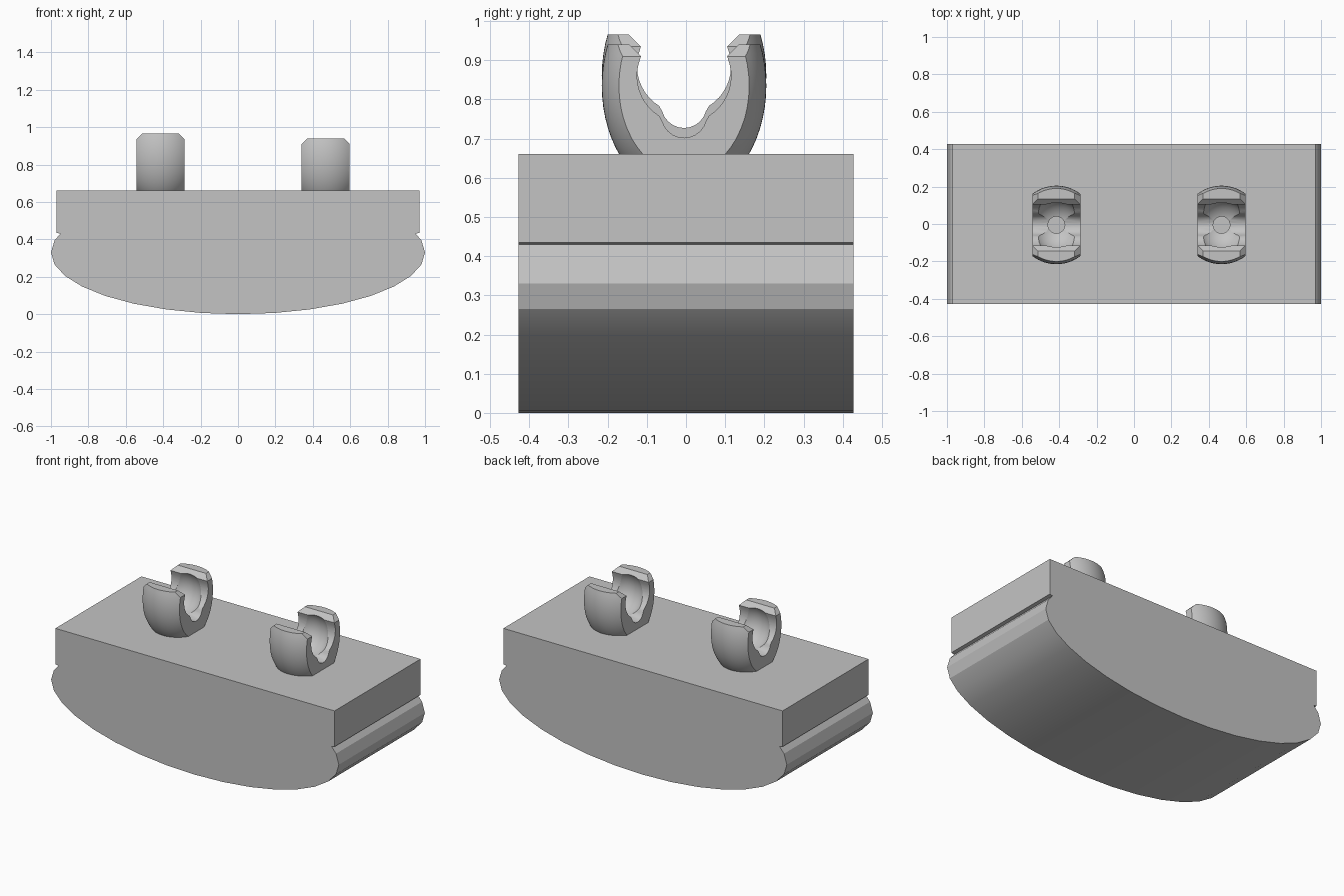
import bpy, bmesh
from math import sin, cos, pi, radians
from mathutils import Matrix, Vector

cube = bpy.data.objects.get("Cube")
if cube:
    bpy.data.objects.remove(cube, do_unlink=True)

grey = bpy.data.materials.new("light_grey")
grey.use_nodes = True
color = (0.55, 0.55, 0.55, 1)
grey.diffuse_color = color
grey.node_tree.nodes["Principled BSDF"].inputs["Base Color"].default_value = color


def add_object(name, bm):
    bmesh.ops.recalc_face_normals(bm, faces=bm.faces)
    mesh = bpy.data.meshes.new(name)
    bm.to_mesh(mesh)
    bm.free()
    mesh.materials.append(grey)
    obj = bpy.data.objects.new(name, mesh)
    bpy.context.collection.objects.link(obj)
    return obj


def prism(name, profile, axis, half, offset=(0, 0, 0)):
    """Extrude a (horizontal, z) profile both ways along x or y."""
    def place(h, z, d):
        return Vector((d, h, z) if axis == "x" else (h, d, z)) + Vector(offset)
    bm = bmesh.new()
    face = bm.faces.new([bm.verts.new(place(h, z, -half)) for h, z in profile])
    moved = bmesh.ops.extrude_face_region(bm, geom=[face])["geom"]
    shift = place(0, 0, half) - place(0, 0, -half)
    bmesh.ops.translate(bm, vec=shift, verts=[v for v in moved if isinstance(v, bmesh.types.BMVert)])
    return add_object(name, bm)


def ellipsoid(name, center, radii, segments=48):
    bm = bmesh.new()
    matrix = Matrix.Translation(center) @ Matrix.Diagonal((*radii, 1))
    bmesh.ops.create_uvsphere(bm, u_segments=segments, v_segments=segments // 2, radius=1, matrix=matrix)
    return add_object(name, bm)


def cut(obj, cutter, operation):
    mod = obj.modifiers.new("cut", "BOOLEAN")
    mod.operation, mod.solver, mod.object = operation, "EXACT", cutter
    bpy.context.view_layer.objects.active = obj
    bpy.ops.object.modifier_apply(modifier=mod.name)
    bpy.data.objects.remove(cutter, do_unlink=True)


def smooth(obj, angle):
    bpy.ops.object.select_all(action="DESELECT")
    obj.select_set(True)
    bpy.context.view_layer.objects.active = obj
    bpy.ops.object.shade_smooth_by_angle(angle=radians(angle))


def mirrored(half):
    """Close a right-hand outline with its mirror image."""
    return half + [(-h, z) for h, z in reversed(half)]


# Body: block on top of a rounded elliptical base, with a small step between
step = pi / 16
bulge = [(sin(i * step), 0.33 - 0.33 * cos(i * step)) for i in range(1, 10)]
outline = bulge + [(0.95, 0.43), (0.97, 0.435), (0.97, 0.66)]
body = prism("body", [(0, 0)] + mirrored(outline), "y", 0.427)
smooth(body, 20)

# Slot through a clip: small notch, round bore, then a flared mouth
notch = [(0.058 * sin(a * pi / 12), 0.785 - 0.058 * cos(a * pi / 12)) for a in range(1, 6)]
bore = [(0.12 * sin(a), 0.885 - 0.12 * cos(a)) for a in (radians(d) for d in range(32, 112, 8))]
slot_outline = [(0, 0.727)] + mirrored(notch + bore + [(0.11, 0.935), (0.17, 0.995)])

# Block with chamfered top corners that trims each clip
trim_outline = mirrored([(0.128, 0.62), (0.128, 0.935), (0.098, 0.965)])

for name, x, drop in (("right_clip", -0.415, 0), ("left_clip", 0.468, -0.025)):
    at = (x, -0.005, drop)
    clip = ellipsoid(name, (x, -0.005, 0.86 + drop), (0.21, 0.21, 0.285), 64)
    cut(clip, prism("trim", trim_outline, "y", 0.4, at), "INTERSECT")
    cut(clip, prism("slot", slot_outline, "x", 0.3, at), "DIFFERENCE")
    # Ball socket with a small round seat at its bottom
    cut(clip, ellipsoid("socket", (x, -0.005, 0.865 + drop), (0.142, 0.142, 0.142)), "DIFFERENCE")
    seat = [(0.045 * cos(i * pi / 12), 0.045 * sin(i * pi / 12)) for i in range(24)]
    bm = bmesh.new()
    rings = [[bm.verts.new((x + u, v - 0.005, z + drop)) for u, v in seat] for z in (0.71, 0.8)]
    for ring in rings:
        bm.faces.new(ring)
    for i in range(24):
        j = (i + 1) % 24
        bm.faces.new((rings[0][i], rings[0][j], rings[1][j], rings[1][i]))
    cut(clip, add_object("seat", bm), "DIFFERENCE")
    smooth(clip, 25)
